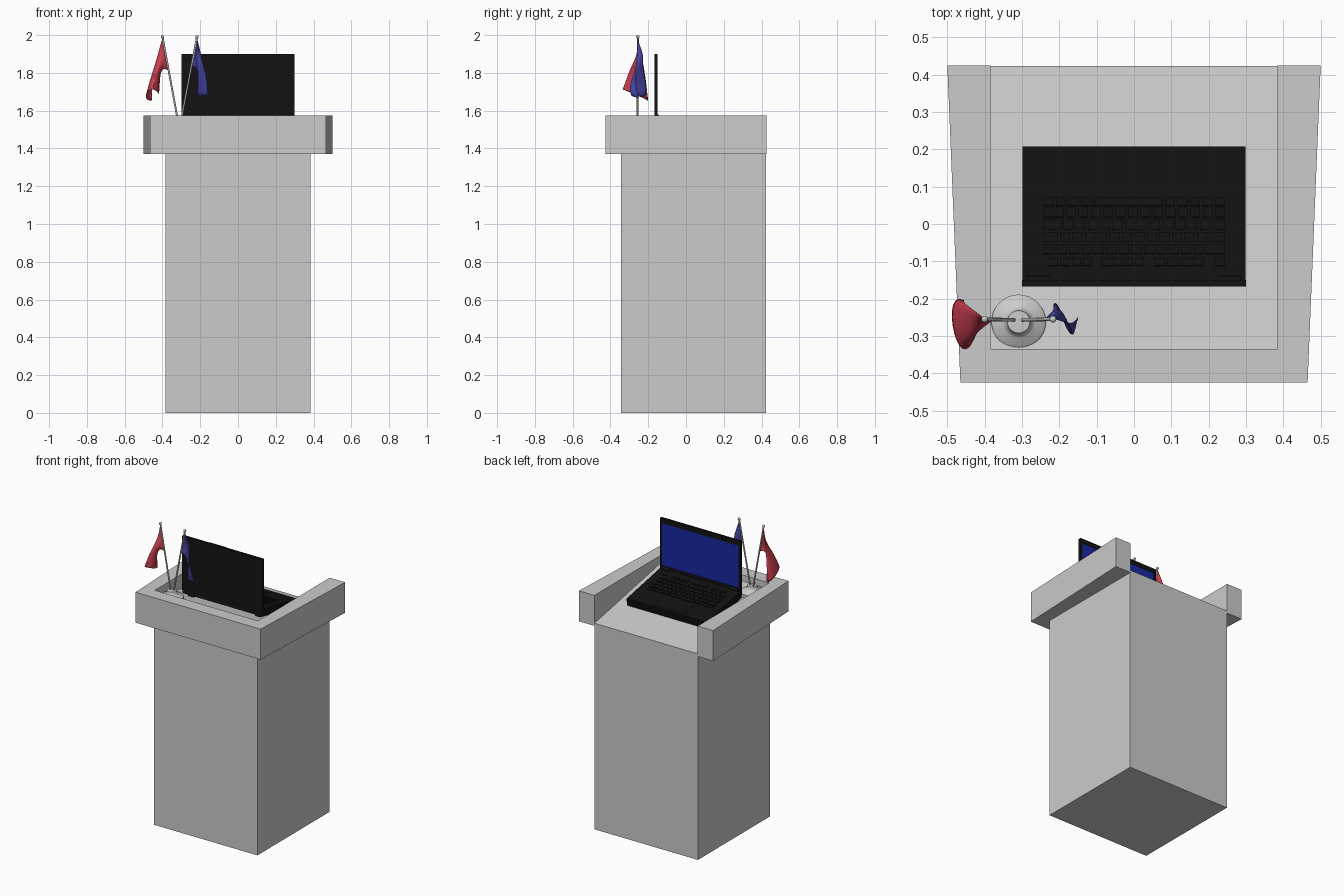
import bpy, bmesh, math
from mathutils import Matrix, Vector

if "Cube" in bpy.data.objects:
    bpy.data.objects.remove(bpy.data.objects["Cube"])


def material(name, rgb):
    m = bpy.data.materials.new(name)
    m.diffuse_color = (*rgb, 1)
    m.use_nodes = True
    m.node_tree.nodes["Principled BSDF"].inputs["Base Color"].default_value = m.diffuse_color
    return m


BLACK = material("black_plastic", (0.006, 0.006, 0.006))
SCREEN = material("screen_blue", (0.01, 0.02, 0.36))
RED = material("red_cloth", (0.6, 0.05, 0.08))
BLUE = material("blue_cloth", (0.06, 0.06, 0.36))


def finish(bm, name, mat=None, smooth=False):
    bmesh.ops.recalc_face_normals(bm, faces=bm.faces)
    me = bpy.data.meshes.new(name)
    bm.to_mesh(me)
    bm.free()
    ob = bpy.data.objects.new(name, me)
    bpy.context.collection.objects.link(ob)
    if mat:
        me.materials.append(mat)
    if smooth:
        bpy.ops.object.select_all(action='DESELECT')
        ob.select_set(True)
        bpy.context.view_layer.objects.active = ob
        bpy.ops.object.shade_smooth_by_angle(angle=math.radians(40))
    return ob


def prism(name, pts, offset):
    """Extrude a planar outline along an offset vector."""
    bm = bmesh.new()
    face = bm.faces.new([bm.verts.new(p) for p in pts])
    ext = bmesh.ops.extrude_face_region(bm, geom=[face])
    bmesh.ops.translate(bm, vec=offset,
                        verts=[g for g in ext["geom"] if isinstance(g, bmesh.types.BMVert)])
    return finish(bm, name)


def boxes(name, bounds, mat=None, matrix=Matrix()):
    """One object made of boxes given as (x0, x1, y0, y1, z0, z1)."""
    bm = bmesh.new()
    for x0, x1, y0, y1, z0, z1 in bounds:
        m = (matrix @ Matrix.Translation(((x0 + x1) / 2, (y0 + y1) / 2, (z0 + z1) / 2))
             @ Matrix.Diagonal((x1 - x0, y1 - y0, z1 - z0, 1)))
        bmesh.ops.create_cube(bm, size=1, matrix=m)
    return finish(bm, name, mat)


def rod(name, a, b, r, mat=None, seg=16):
    a, b = Vector(a), Vector(b)
    m = Matrix.Translation((a + b) / 2) @ (b - a).to_track_quat('Z', 'Y').to_matrix().to_4x4()
    bm = bmesh.new()
    bmesh.ops.create_cone(bm, cap_ends=True, segments=seg, radius1=r, radius2=r,
                          depth=(b - a).length, matrix=m)
    return finish(bm, name, mat, True)


# Podium column with its sloping desk top
prism("podium_body", [(-0.385, -0.343, 0), (-0.385, 0.423, 0),
                      (-0.385, 0.423, 1.387), (-0.385, -0.343, 1.535)], (0.77, 0, 0))

# U-shaped rim, open towards the speaker
prism("podium_rim", [(-0.465, -0.425, 1.37), (0.465, -0.425, 1.37), (0.5, 0.425, 1.37),
                     (0.385, 0.425, 1.37), (0.385, -0.335, 1.37), (-0.385, -0.335, 1.37),
                     (-0.385, 0.425, 1.37), (-0.5, 0.425, 1.37)], (0, 0, 0.205))

# Laptop base, lying on the slope (local y runs from hinge to speaker)
tilt = Matrix.Translation((0, -0.165, 1.515)) @ Matrix.Rotation(-math.atan(0.195), 4, 'X')
T = 0.05
boxes("laptop_base", [(-0.298, 0.298, 0, 0.37, 0, T)], BLACK, tilt)
boxes("laptop_feet", [(x - 0.02, x + 0.02, y, y + 0.03, -0.02, 0.001)
                      for x in (-0.25, 0.25) for y in (0.02, 0.32)], BLACK, tilt)

# Keyboard: function row, four letter rows, bottom row with space bar
keys = []


def key_row(y, x0, x1, n, h=0.026, gap=0.007):
    w = (x1 - x0) / n
    for i in range(n):
        keys.append((x0 + i * w + gap / 2, x0 + (i + 1) * w - gap / 2,
                     y - h / 2, y + h / 2, T - 0.002, T + 0.005))


for x0, x1, n in ((-0.23, -0.11, 4), (-0.09, 0.03, 4), (0.05, 0.19, 4), (0.215, 0.247, 1)):
    key_row(0.055, x0, x1, n, 0.022)
for i, y in enumerate((0.09, 0.123, 0.156, 0.189)):
    edge = -0.21 + 0.008 * i
    key_row(y, -0.247, edge, 1)
    key_row(y, edge, edge + 0.4, 12)
    key_row(y, edge + 0.4, 0.247, 1)
key_row(0.219, -0.247, -0.11, 4, 0.022)
key_row(0.219, -0.11, 0.08, 1, 0.022)
key_row(0.219, 0.08, 0.247, 5, 0.022)
boxes("laptop_keys", keys, BLACK, tilt)
boxes("laptop_touchpad", [(-0.12, 0.12, 0.262, 0.352, T - 0.002, T + 0.002)], BLACK, tilt)

# Laptop lid: back shell, raised bezel and display
boxes("laptop_lid", [(-0.3, 0.3, -0.168, -0.154, 1.535, 1.9)], BLACK)
boxes("laptop_bezel", [(-0.3, -0.284, -0.154, -0.15, 1.56, 1.9), (0.284, 0.3, -0.154, -0.15, 1.56, 1.9),
                       (-0.284, 0.284, -0.154, -0.15, 1.868, 1.9),
                       (-0.284, 0.284, -0.154, -0.15, 1.56, 1.585)], BLACK)
boxes("laptop_display", [(-0.284, 0.284, -0.155, -0.152, 1.585, 1.868)], SCREEN)
for side, x in (("left", -0.255), ("right", 0.255)):
    rod("laptop_hinge_" + side, (x - 0.03, -0.152, 1.568), (x + 0.03, -0.152, 1.568), 0.013, BLACK)

# Flag stand: turned round foot
bm = bmesh.new()
profile = [(0, 1.5), (0.073, 1.5), (0.073, 1.528), (0.066, 1.535), (0.044, 1.54),
           (0.034, 1.55), (0.03, 1.568), (0, 1.57)]
vs = [bm.verts.new((r, 0, z)) for r, z in profile]
es = [bm.edges.new(p) for p in zip(vs, vs[1:])]
bmesh.ops.spin(bm, geom=vs + es, axis=(0, 0, 1), cent=(0, 0, 0), angle=math.tau,
               steps=32, use_duplicate=False)
bmesh.ops.remove_doubles(bm, verts=bm.verts, dist=1e-5)
bmesh.ops.translate(bm, vec=(-0.309, -0.262, 0), verts=bm.verts)
finish(bm, "flag_stand", None, True)

# Poles with ball tips
for name, foot, tip in (("red", -0.317, -0.4), ("blue", -0.303, -0.217)):
    rod(name + "_flag_pole", (foot, -0.257, 1.54), (tip, -0.255, 1.992), 0.005)
    bm = bmesh.new()
    bmesh.ops.create_uvsphere(bm, u_segments=16, v_segments=8, radius=0.009,
                              matrix=Matrix.Translation((tip, -0.255, 1.991)))
    finish(bm, name + "_pole_tip", None, True)


# Draped cloth: bicubic surface through a 4 x 4 grid of points
def weights(t):
    k = [0, 1 / 3, 2 / 3, 1]
    return [math.prod((t - k[j]) / (k[i] - k[j]) for j in range(4) if j != i) for i in range(4)]


def flag(name, rows, mat, n=14):
    bm = bmesh.new()
    grid = []
    for a in range(n + 1):
        wu = weights(a / n)
        line = []
        for b in range(n + 1):
            wv = weights(b / n)
            p = sum((Vector(rows[i][j]) * wu[i] * wv[j] for i in range(4) for j in range(4)), Vector())
            line.append(bm.verts.new(p))
        grid.append(line)
    for a in range(n):
        for b in range(n):
            bm.faces.new((grid[a][b], grid[a + 1][b], grid[a + 1][b + 1], grid[a][b + 1]))
    ob = finish(bm, name, mat, True)
    mod = ob.modifiers.new("thickness", 'SOLIDIFY')
    mod.thickness, mod.offset = 0.002, 0


flag("red_flag", [
    [(-.4, -.255, 1.985), (-.389, -.255, 1.93), (-.378, -.255, 1.87), (-.367, -.255, 1.81)],
    [(-.425, -.235, 1.89), (-.43, -.26, 1.86), (-.42, -.285, 1.84), (-.405, -.265, 1.81)],
    [(-.45, -.215, 1.77), (-.465, -.255, 1.76), (-.45, -.31, 1.77), (-.415, -.275, 1.75)],
    [(-.455, -.205, 1.655), (-.487, -.245, 1.675), (-.465, -.328, 1.71), (-.42, -.28, 1.69)]], RED)
flag("blue_flag", [
    [(-.217, -.255, 1.985), (-.228, -.255, 1.93), (-.238, -.255, 1.88), (-.247, -.255, 1.83)],
    [(-.195, -.26, 1.89), (-.195, -.235, 1.87), (-.21, -.23, 1.85), (-.222, -.25, 1.82)],
    [(-.17, -.265, 1.78), (-.175, -.275, 1.775), (-.2, -.23, 1.78), (-.215, -.23, 1.76)],
    [(-.15, -.25, 1.665), (-.175, -.285, 1.68), (-.195, -.24, 1.675), (-.215, -.215, 1.69)]], BLUE)
